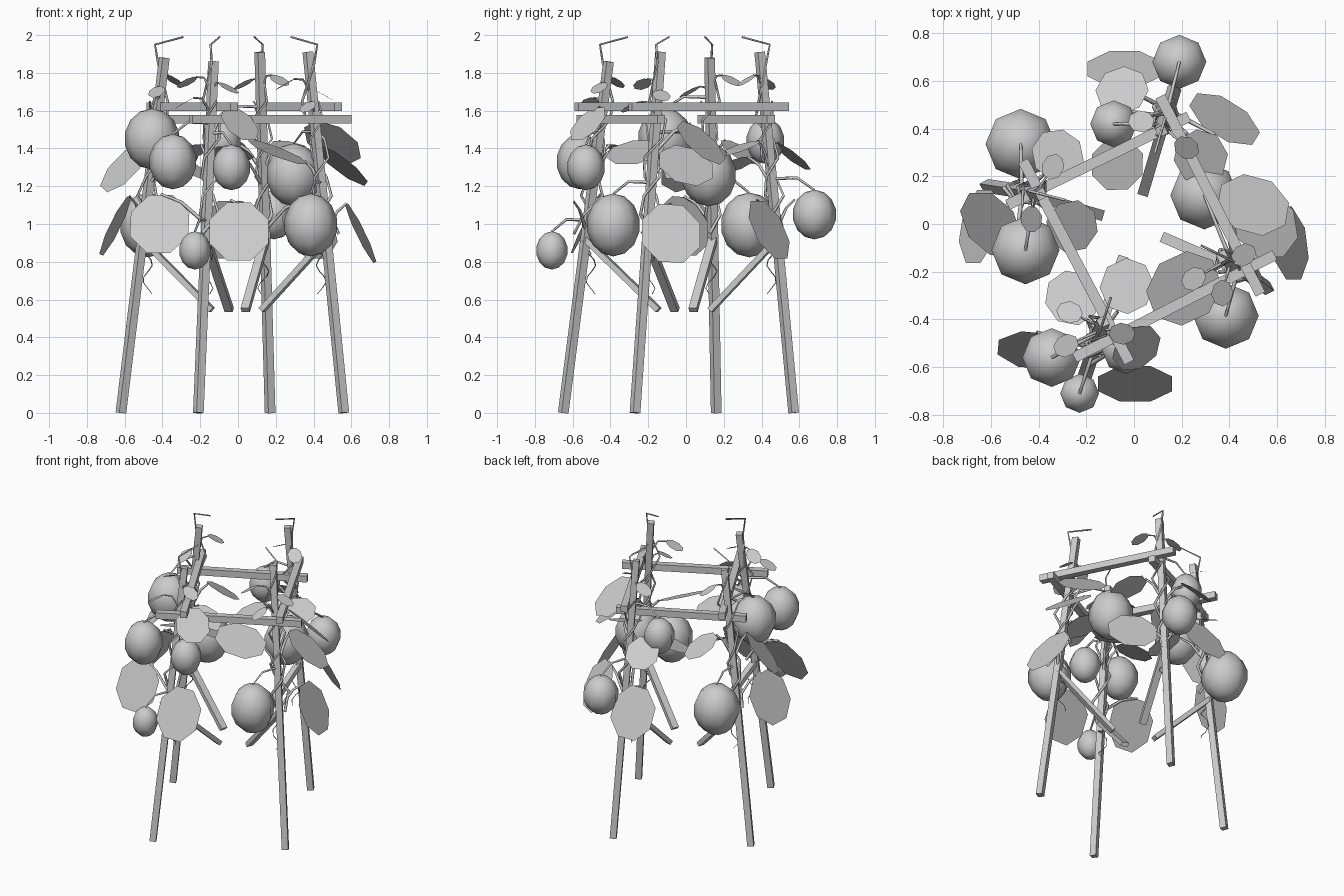
import bpy, bmesh, math, random
from mathutils import Vector, Matrix

random.seed(4)
if "Cube" in bpy.data.objects:
    bpy.data.objects.remove(bpy.data.objects["Cube"])

grey = bpy.data.materials.new("plain_grey")
grey.use_nodes = True
tone = (0.6, 0.6, 0.6, 1)
grey.diffuse_color = tone
grey.node_tree.nodes["Principled BSDF"].inputs["Base Color"].default_value = tone


def add_object(name, data):
    obj = bpy.data.objects.new(name, data)
    bpy.context.collection.objects.link(obj)
    data.materials.append(grey)
    return obj


def mesh_object(name, bm, smooth=False):
    for face in bm.faces:
        face.smooth = smooth
    mesh = bpy.data.meshes.new(name)
    bm.to_mesh(mesh)
    bm.free()
    return add_object(name, mesh)


def bar(name, start, end, width, depth, side=None):
    """Square timber between two points."""
    start, end = Vector(start), Vector(end)
    along = (end - start).normalized()
    side = side or along.cross(Vector((0, 0, 1)))
    across = along.cross(side).normalized()
    side = across.cross(along)
    turn = Matrix((side, across, along)).transposed().to_4x4()
    size = Matrix.Diagonal((width, depth, (end - start).length, 1))
    bm = bmesh.new()
    bmesh.ops.create_cube(bm, size=1, matrix=Matrix.Translation((start + end) / 2) @ turn @ size)
    return mesh_object(name, bm)


def stem(name, points, radius):
    """Thin four-sided stem through the points, tapering to its end."""
    curve = bpy.data.curves.new(name, "CURVE")
    curve.dimensions = "3D"
    curve.bevel_depth = radius
    curve.bevel_resolution = 0
    line = curve.splines.new("POLY")
    line.points.add(len(points) - 1)
    for i, (spot, point) in enumerate(zip(line.points, points)):
        spot.co = (*point, 1)
        spot.radius = 1 - 0.5 * i / len(points)
    return add_object(name, curve)


def leaf(name, centre, yaw, pitch, roll, length, width):
    """Flat eight-sided leaf, returning the point where its stalk joins."""
    yaw, pitch, roll = math.radians(yaw), math.radians(pitch), math.radians(roll)
    out = Vector((math.cos(yaw), math.sin(yaw), 0))
    tip = out * math.cos(pitch) - Vector((0, 0, math.sin(pitch)))
    side = Vector((-out.y, out.x, 0))
    side = side * math.cos(roll) + tip.cross(side) * math.sin(roll)
    axes = Matrix((tip * length, side * width, tip.cross(side))).transposed().to_4x4()
    bm = bmesh.new()
    bmesh.ops.create_circle(bm, cap_ends=True, segments=8, radius=1.05,
                            matrix=Matrix.Translation(centre) @ axes @ Matrix.Rotation(math.pi / 8, 4, "Z"))
    mesh_object(name, bm)
    return Vector(centre) - tip * length


def fruit(name, centre, radius, height):
    """Faceted round fruit, slightly taller than wide."""
    bm = bmesh.new()
    size = Matrix.Diagonal((radius, radius, height, 1))
    bmesh.ops.create_uvsphere(bm, u_segments=8, v_segments=7, radius=1.01,
                              matrix=Matrix.Translation(centre) @ size)
    mesh_object(name, bm, True)


# Leaning posts: foot, then top
posts = {
    "west": ((-0.62, 0.16, 0), (-0.39, 0.125, 1.88)),
    "south": ((-0.21, -0.65, 0), (-0.13, -0.41, 1.86)),
    "east": ((0.56, -0.27, 0), (0.37, -0.135, 1.91)),
    "north": ((0.17, 0.57, 0), (0.115, 0.39, 1.91)),
}
grid_turn = Vector((math.cos(0.48), math.sin(0.48), 0))


def on_post(key, z):
    foot, top = map(Vector, posts[key])
    return foot.lerp(top, z / top.z)


def nearest_post(p, z):
    return min((on_post(k, z) for k in posts), key=lambda q: (q.xy - Vector(p[:2])).length)


for key, (foot, top) in posts.items():
    bar(key + "_post", foot, top, 0.042, 0.042, grid_turn)
    # Inner brace running down towards the middle
    upper = on_post(key, 0.92)
    lower = on_post(key, 0.54) * 0.25
    lower.z = 0.545
    bar(key + "_brace", upper, lower, 0.045, 0.03)

# Two pairs of rails, one resting on the other
rails = {
    "west_rail": ((-0.465, 0.265), (-0.02, -0.58), 1.62),
    "east_rail": ((0.11, 0.535), (0.53, -0.295), 1.62),
    "south_rail": ((-0.25, -0.56), (0.59, -0.13), 1.555),
    "north_rail": ((-0.53, 0.08), (0.23, 0.45), 1.555),
}
for name, (a, b, z) in rails.items():
    bar(name, (*a, z), (*b, z), 0.045, 0.045)

# Round fruit on stalks: centre, radius, half height
fruits = [
    ((-0.455, -0.11, 1.45), 0.145, 0.16), ((-0.475, 0.335, 0.995), 0.15, 0.17),
    ((-0.345, -0.56, 1.33), 0.125, 0.145), ((-0.035, -0.53, 1.30), 0.1, 0.12),
    ((-0.228, -0.71, 0.86), 0.083, 0.1), ((0.385, -0.385, 0.995), 0.14, 0.165),
    ((0.295, 0.12, 1.26), 0.145, 0.165), ((0.19, 0.68, 1.05), 0.115, 0.13),
    ((-0.085, 0.42, 1.44), 0.1, 0.12),
]
for centre, radius, height in fruits:
    fruit("fruit", centre, radius, height)
    top = Vector(centre) + Vector((0, 0, height))
    root = nearest_post(centre, top.z + 0.06)
    middle = root.lerp(top, 0.6) + Vector((0, 0, 0.04))
    stem("fruit_stalk", [root, middle, top], 0.009)

# Large hanging leaves: centre, yaw, roll
steep = [
    ((-0.415, -0.53, 1.0), -95, 0), ((0.005, -0.67, 0.96), -90, 0), ((0.65, -0.08, 0.95), 0, -8),
    ((-0.65, -0.01, 0.99), 180, 10), ((-0.04, 0.65, 0.97), 90, 0), ((0.38, 0.44, 0.97), 58, 0),
]
# Large spreading leaves: centre, yaw, pitch, roll
shallow = [
    ((0.55, 0.0, 1.31), 0, 37, -15), ((0.5, 0.08, 1.43), 25, 38, -22),
    ((0.21, -0.27, 1.38), 205, -16, -18), ((-0.6, 0.0, 1.3), 180, 46, -25),
    ((-0.32, 0.29, 1.38), 55, 32, 0), ((-0.26, -0.01, 1.3), -35, 30, 0),
    ((-0.26, -0.31, 1.38), 125, 20, 0), ((-0.03, -0.26, 1.37), 70, 20, 0),
    ((0.01, -0.52, 1.53), -50, 48, 0), ((-0.05, 0.56, 1.36), 110, 38, 0),
    ((0.28, 0.28, 1.4), -60, 20, 0), ((-0.07, 0.25, 1.31), 225, 22, 0),
]
large = [(c, yaw, 64, roll, 0.175, 0.16) for c, yaw, roll in steep]
for c, yaw, pitch, roll in shallow:
    reach = 0.165 if roll else 0.12
    large.append((c, yaw, pitch, roll, reach, reach * 0.9))
for placing in large:
    base = leaf("large_leaf", *placing)
    root = nearest_post(base, base.z - 0.16)
    middle = root.lerp(base, 0.55) + Vector((0, 0, 0.03))
    stem("leaf_stalk", [root, middle, base], 0.011)

# Small leaves near the post tops
small = [
    (-0.27, -0.37, 1.75), (-0.34, 0.24, 1.76), (0.22, 0.32, 1.76), (0.37, -0.29, 1.62),
    (0.25, -0.23, 1.74), (-0.285, -0.51, 1.64), (0.46, -0.13, 1.68), (0.03, 0.43, 1.74),
    (-0.05, -0.46, 1.72), (-0.43, 0.02, 1.7),
]
for spot in small:
    root = nearest_post(spot, spot[2] - 0.06)
    away = Vector(spot) - root
    yaw = math.degrees(math.atan2(away.y, away.x))
    base = leaf("small_leaf", spot, yaw, 28, 10, 0.06, 0.045)
    stem("small_stalk", [root, root.lerp(base, 0.5) + Vector((0, 0, 0.04)), base], 0.007)

# Winding vines with bent tips, and curling tendrils
for key, (foot, top) in posts.items():
    outward = Vector((foot[0], foot[1], 0)).normalized()
    sideways = Vector((-outward.y, outward.x, 0))
    for strand in range(2):
        path = []
        for i in range(8):
            swing = i * 1.5 + strand * math.pi
            reach = random.uniform(0.035, 0.075)
            path.append(on_post(key, 0.95 + i * 0.1)
                        + (outward * math.cos(swing) + sideways * math.sin(swing)) * reach)
        if strand == 0:
            path += [on_post(key, 1.85) + outward * 0.03, on_post(key, 1.95) + outward * 0.06,
                     on_post(key, 1.99) - outward * 0.09]
        stem(key + "_vine", path, 0.01)
    start = on_post(key, 0.84) - outward * 0.04
    curl = [on_post(key, 0.9), start]
    for i in range(8):
        bend = i * 1.1
        curl.append(start + sideways * 0.03 * math.cos(bend)
                    - outward * 0.025 * math.sin(bend) - Vector((0, 0, 0.03 * i)))
    stem(key + "_tendril", curl, 0.004)
